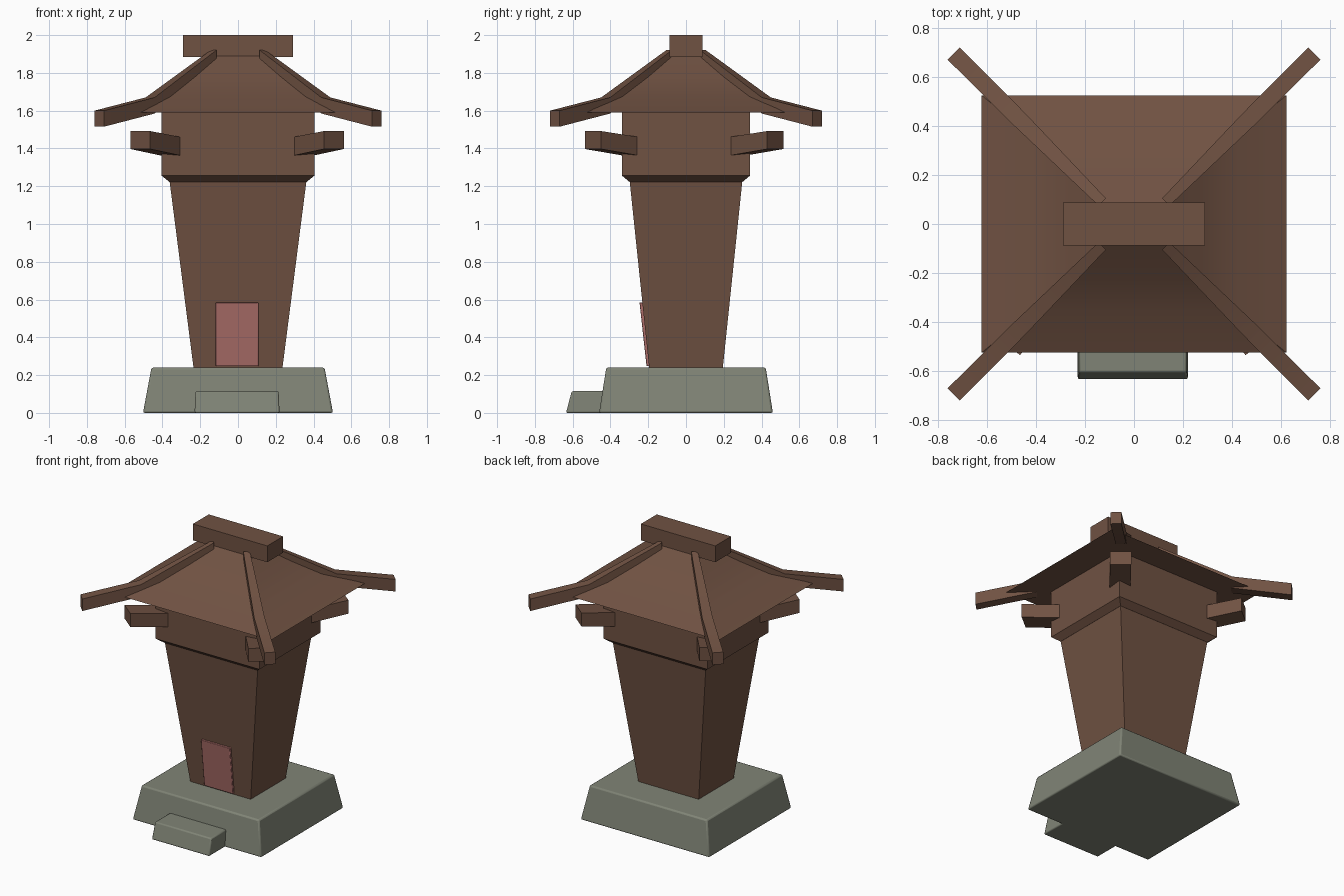
import bpy
import bmesh
from mathutils import Vector

default = bpy.data.objects.get("Cube")
if default:
    bpy.data.objects.remove(default, do_unlink=True)


def material(name, color):
    mat = bpy.data.materials.new(name)
    mat.use_nodes = True
    mat.diffuse_color = (*color, 1)
    mat.node_tree.nodes["Principled BSDF"].inputs["Base Color"].default_value = (*color, 1)
    return mat


WOOD = material("brown_wood", (0.162, 0.084, 0.055))
STONE = material("grey_stone", (0.216, 0.231, 0.181))
RED = material("faded_red", (0.40, 0.15, 0.138))


def loft(name, rings, mat, bevel=0.0):
    """Skin a closed solid through a list of four-point rings."""
    bm = bmesh.new()
    loops = [[bm.verts.new(p) for p in ring] for ring in rings]
    for low, high in zip(loops, loops[1:]):
        for i in range(4):
            j = (i + 1) % 4
            bm.faces.new((low[i], low[j], high[j], high[i]))
    bm.faces.new(loops[0])
    bm.faces.new(loops[-1])
    bmesh.ops.recalc_face_normals(bm, faces=bm.faces)
    mesh = bpy.data.meshes.new(name)
    bm.to_mesh(mesh)
    bm.free()
    mesh.materials.append(mat)
    obj = bpy.data.objects.new(name, mesh)
    bpy.context.collection.objects.link(obj)
    if bevel:
        mod = obj.modifiers.new("soft_edges", "BEVEL")
        mod.width = bevel
        mod.segments = 2
    bpy.ops.object.select_all(action="DESELECT")
    obj.select_set(True)
    bpy.context.view_layer.objects.active = obj
    bpy.ops.object.shade_smooth_by_angle()
    return obj


def rect(z, hx, hy, cx=0.0, cy=0.0):
    """Horizontal rectangle with the given half sizes."""
    return [(cx + sx * hx, cy + sy * hy, z)
            for sx, sy in ((-1, -1), (1, -1), (1, 1), (-1, 1))]


def beam_ring(center, across, bottom, top):
    """Upright cross-section of a diagonal beam."""
    a, b = center - across, center + across
    return [(a.x, a.y, bottom), (b.x, b.y, bottom), (b.x, b.y, top), (a.x, a.y, top)]


# Stone footing and entrance step
loft("stone_base", [rect(0, 0.503, 0.46), rect(0.24, 0.458, 0.422)], STONE, 0.01)
loft("entrance_step", [rect(0, 0.225, 0.11, -0.005, -0.525),
                       rect(0.115, 0.22, 0.09, -0.005, -0.515)], STONE, 0.008)

# Tapered tower flaring into the upper storey
loft("tower_body", [rect(0.22, 0.233, 0.193), rect(1.225, 0.362, 0.298)], WOOD)
loft("upper_storey", [rect(1.222, 0.362, 0.298), rect(1.257, 0.406, 0.34),
                      rect(1.60, 0.406, 0.34)], WOOD)

# Door panel leaning with the front wall
loft("door", [[(x, y + dy, z) for x, dy in ((-0.118, 0), (0.108, 0), (0.108, 0.03), (-0.118, 0.03))]
              for z, y in ((0.247, -0.209), (0.585, -0.246))], RED, 0.004)

# Gently concave hipped roof and ridge cap
loft("roof", [rect(1.59, 0.622, 0.525), rect(1.675, 0.42, 0.36),
              rect(1.78, 0.275, 0.222), rect(1.89, 0.14, 0.088)], WOOD)
loft("ridge_cap", [rect(1.885, 0.29, 0.088), rect(2.0, 0.29, 0.088)], WOOD)

# Hip rafters and corner brackets on all four corners
for x_name, sx in (("left", 1), ("right", -1)):
    for y_name, sy in (("front", -1), ("back", 1)):
        corner = f"{y_name}_{x_name}"
        stations = ((0.13, 0.09, 0.015, 1.85, 1.92),
                    (0.465, 0.425, 0.024, 1.585, 1.67),
                    (0.735, 0.695, 0.025, 1.515, 1.60))
        loft(f"{corner}_hip_rafter",
             [beam_ring(Vector((sx * x, sy * y)), Vector((sx * w, -sy * w)), bottom, top)
              for x, y, w, bottom, top in stations], WOOD)

        across = Vector((sx * 0.0525, -sy * 0.0425))
        tip = Vector((sx * 0.5125 - 0.005, sy * 0.4825 - 0.01))
        root = tip - Vector((sx * 0.22, sy * 0.273))
        loft(f"{corner}_bracket", [beam_ring(root, across, 1.35, 1.449),
                                   beam_ring(tip, across, 1.397, 1.492)], WOOD)
